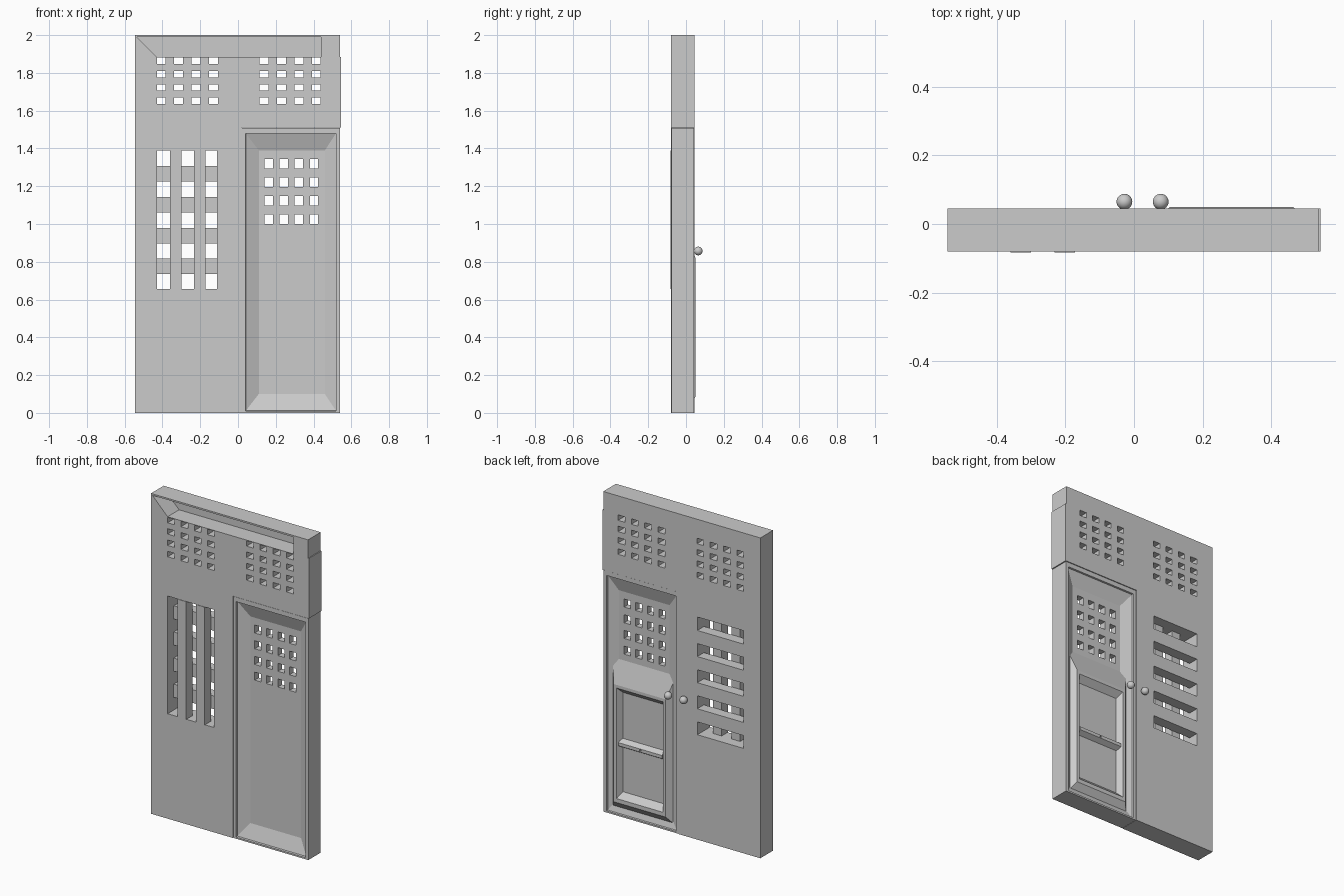
import bpy, bmesh

if "Cube" in bpy.data.objects:
    bpy.data.objects.remove(bpy.data.objects["Cube"])

FRONT, BACK = -0.08, 0.045


def finish(name, bm):
    bmesh.ops.remove_doubles(bm, verts=bm.verts, dist=1e-5)
    bmesh.ops.recalc_face_normals(bm, faces=bm.faces)
    me = bpy.data.meshes.new(name)
    bm.to_mesh(me)
    bm.free()
    ob = bpy.data.objects.new(name, me)
    bpy.context.collection.objects.link(ob)
    return ob


def prism(name, outline, y0, y1):
    """Extrude an x-z outline along y."""
    bm = bmesh.new()
    a = [bm.verts.new((x, y0, z)) for x, z in outline]
    b = [bm.verts.new((x, y1, z)) for x, z in outline]
    bm.faces.new(a)
    bm.faces.new(b)
    n = len(a)
    for i in range(n):
        j = (i + 1) % n
        bm.faces.new((a[i], a[j], b[j], b[i]))
    return finish(name, bm)


def box(name, x0, x1, z0, z1, y0=FRONT, y1=BACK):
    return prism(name, [(x0, z0), (x1, z0), (x1, z1), (x0, z1)], y0, y1)


def pierced(name, rect, holes, y0, y1):
    """Plate with rectangular holes (x0, x1, z0, z1)."""
    rects = [rect] + holes
    xs = sorted({v for r in rects for v in r[:2]})
    zs = sorted({v for r in rects for v in r[2:]})
    bm = bmesh.new()
    for xa, xb in zip(xs, xs[1:]):
        for za, zb in zip(zs, zs[1:]):
            cx, cz = (xa + xb) / 2, (za + zb) / 2
            if not any(h[0] < cx < h[1] and h[2] < cz < h[3] for h in holes):
                bm.faces.new([bm.verts.new((x, y0, z)) for x, z in
                              ((xa, za), (xb, za), (xb, zb), (xa, zb))])
    bmesh.ops.remove_doubles(bm, verts=bm.verts, dist=1e-5)
    front = bm.faces[:]
    ext = bmesh.ops.extrude_face_region(bm, geom=front, use_keep_orig=True)
    moved = [v for v in ext["geom"] if isinstance(v, bmesh.types.BMVert)]
    bmesh.ops.translate(bm, verts=moved, vec=(0, y1 - y0, 0))
    return finish(name, bm)


def ring_loft(name, rings):
    """Closed moulding through rectangles (x0, x1, z0, z1, y)."""
    bm = bmesh.new()
    loops = [[bm.verts.new((x, y, z)) for x, z in
              ((x0, z0), (x1, z0), (x1, z1), (x0, z1))]
             for x0, x1, z0, z1, y in rings]
    for a, b in zip(loops, loops[1:] + loops[:1]):
        for i in range(4):
            j = (i + 1) % 4
            bm.faces.new((a[i], a[j], b[j], b[i]))
    return finish(name, bm)


def hole_grid(x0, dx, w, nx, z0, dz, h, nz):
    return [(x0 + i * dx, x0 + i * dx + w, z0 + j * dz, z0 + j * dz + h)
            for i in range(nx) for j in range(nz)]


# Main wall with two vents, window opening and doorway
vents = [h for x in (-0.43, 0.115)
         for h in hole_grid(x, 0.092, 0.047, 4, 1.635, 0.0707, 0.034, 4)]
window = (-0.43, -0.11, 0.655, 1.39)
doorway = (0.02, 0.545, 0, 1.51)
pierced("wall", (-0.545, 0.54, 0, 1.885), vents + [window, doorway], FRONT, BACK)

# Window lattice: uprights in front, rails behind
for i, x in enumerate((-0.36, -0.232)):
    box(f"window_upright_{i}", x, x + 0.06, 0.655, 1.39, -0.083, -0.02)
for i in range(4):
    z = 0.735 + i * 0.163
    box(f"window_rail_{i}", -0.43, -0.11, z, z + 0.082, -0.02, BACK)

# Hollow head beam with slanted left end
box("head_back", -0.545, 0.44, 1.885, 2, 0.033, BACK)
box("head_top", -0.545, 0.44, 1.99, 2, FRONT, 0.033)
prism("head_left_wedge", [(-0.545, 1.885), (-0.43, 1.885), (-0.535, 1.99), (-0.545, 1.99)],
      FRONT, 0.033)
box("head_right_block", 0.44, 0.54, 1.885, 2)

# Door leaf: sloped frame on both faces, thin pierced centre
ring_loft("door_frame", [
    (0.022, 0.54, 0, 1.508, -0.078), (0.04, 0.52, 0.01, 1.48, -0.078),
    (0.042, 0.518, 0.012, 1.478, -0.066), (0.11, 0.46, 0.1, 1.39, -0.035),
    (0.11, 0.46, 0.1, 1.39, 0.005), (0.042, 0.518, 0.012, 1.478, 0.032),
    (0.04, 0.52, 0.01, 1.48, 0.042), (0.022, 0.54, 0, 1.508, 0.042)])
pierced("door_panel", (0.11, 0.46, 0.1, 1.39),
        hole_grid(0.14, 0.08, 0.044, 4, 1.0, 0.098, 0.05, 4), -0.035, 0.005)

# Raised lower moulding on the back of the door
ring_loft("door_back_moulding", [
    (0.06, 0.505, 0.02, 0.97, 0.002), (0.105, 0.465, 0.085, 0.82, 0.05),
    (0.125, 0.445, 0.11, 0.80, 0.05), (0.145, 0.425, 0.145, 0.765, 0.015),
    (0.145, 0.425, 0.145, 0.765, 0.002)])
box("door_back_inset", 0.14, 0.43, 0.14, 0.77, 0.004, 0.015)
ring_loft("door_back_rail", [
    (0.135, 0.435, 0.42, 0.48, 0.012), (0.135, 0.435, 0.44, 0.46, 0.045),
    (0.28, 0.29, 0.445, 0.455, 0.045), (0.28, 0.29, 0.445, 0.455, 0.012)])

# Round knobs on the back
for side, x in (("wall", -0.028), ("door", 0.078)):
    bpy.ops.mesh.primitive_uv_sphere_add(segments=24, ring_count=12, radius=0.023,
                                         location=(x, 0.065, 0.857))
    knob = bpy.context.object
    knob.name = f"{side}_knob"
    bpy.ops.object.shade_smooth()
